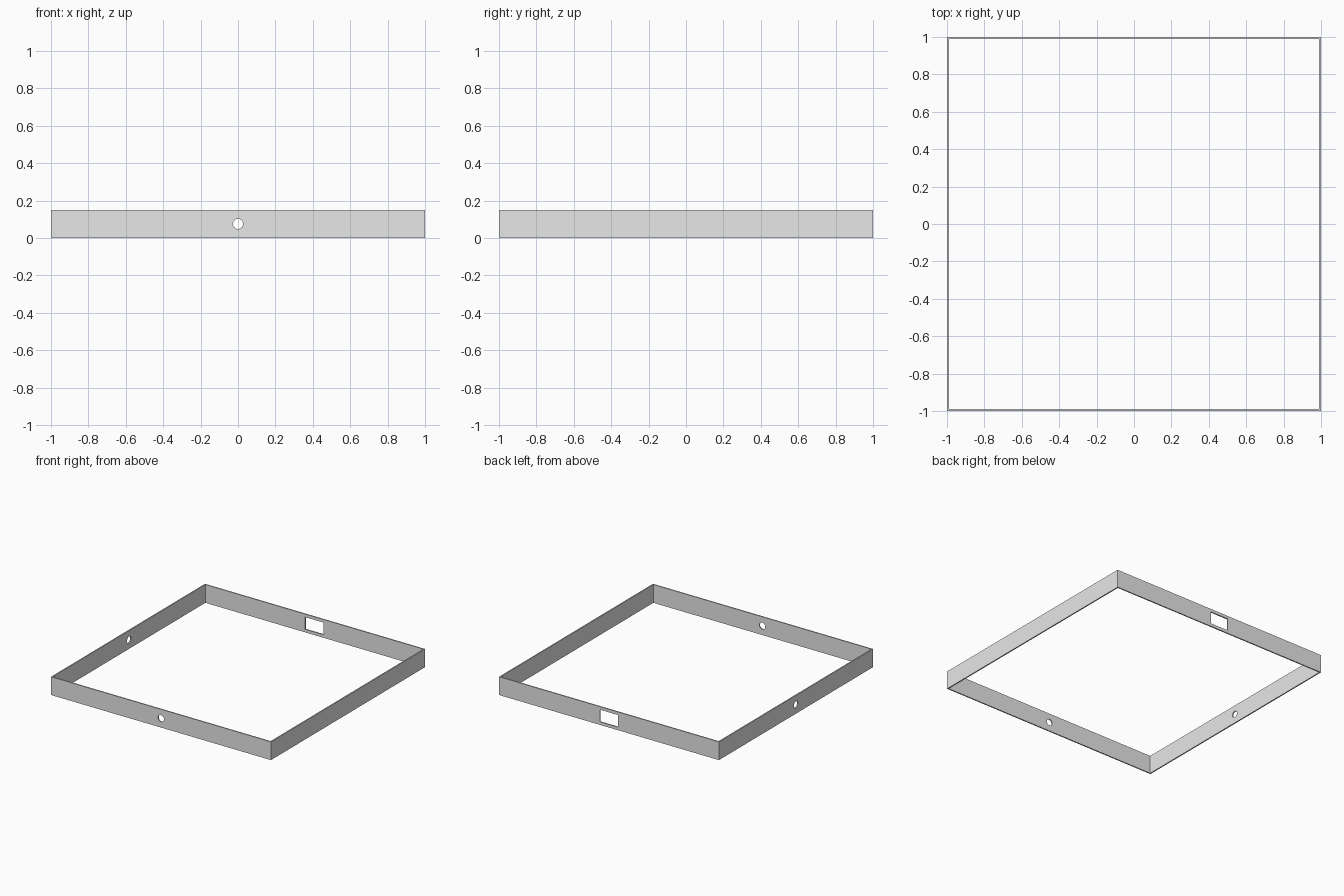
import bpy
import bmesh
import math

SIZE, HEIGHT, WALL = 2.0, 0.15, 0.01
MID = HEIGHT / 2

# Remove the default object
cube = bpy.data.objects.get("Cube")
if cube:
    bpy.data.objects.remove(cube, do_unlink=True)

# Plain grey
grey = bpy.data.materials.new("light_grey")
grey.use_nodes = True
colour = (0.8, 0.8, 0.8, 1.0)
grey.diffuse_color = colour
grey.node_tree.nodes["Principled BSDF"].inputs["Base Color"].default_value = colour


def square_frame():
    """Thin upright walls around an open square."""
    bm = bmesh.new()
    rings = []
    for half in (SIZE / 2, SIZE / 2 - WALL):
        for z in (0, HEIGHT):
            rings.append([bm.verts.new((sx * half, sy * half, z))
                          for sx, sy in ((-1, -1), (1, -1), (1, 1), (-1, 1))])
    out_low, out_high, in_low, in_high = rings
    for a, b in ((out_low, out_high), (out_high, in_high),
                 (in_high, in_low), (in_low, out_low)):
        for i in range(4):
            j = (i + 1) % 4
            bm.faces.new((a[i], a[j], b[j], b[i]))
    bmesh.ops.recalc_face_normals(bm, faces=bm.faces)
    mesh = bpy.data.meshes.new("square_frame")
    bm.to_mesh(mesh)
    bm.free()
    obj = bpy.data.objects.new("square_frame", mesh)
    bpy.context.collection.objects.link(obj)
    mesh.materials.append(grey)
    return obj


def cut(target, cutter):
    """Cut the shape out of the target, then discard the cutter."""
    cutter.hide_render = True
    cutter.data.materials.append(grey)
    mod = target.modifiers.new("opening", "BOOLEAN")
    mod.operation = "DIFFERENCE"
    mod.solver = "EXACT"
    mod.object = cutter
    bpy.ops.object.select_all(action="DESELECT")
    bpy.context.view_layer.objects.active = target
    target.select_set(True)
    bpy.ops.object.modifier_apply(modifier=mod.name)
    bpy.data.objects.remove(cutter, do_unlink=True)


def round_cutter(location, rotation):
    bpy.ops.mesh.primitive_cylinder_add(vertices=32, radius=0.027, depth=0.1,
                                        location=location, rotation=rotation)
    return bpy.context.object


frame = square_frame()

# Round holes in the front wall and the -x wall
cut(frame, round_cutter((0, -SIZE / 2, MID), (math.pi / 2, 0, 0)))
cut(frame, round_cutter((-SIZE / 2, 0, MID), (0, math.pi / 2, 0)))

# Rectangular opening in the back wall
bpy.ops.mesh.primitive_cube_add(size=1, location=(0, SIZE / 2, MID))
slot = bpy.context.object
slot.scale = (0.165, 0.1, 0.1)
cut(frame, slot)
